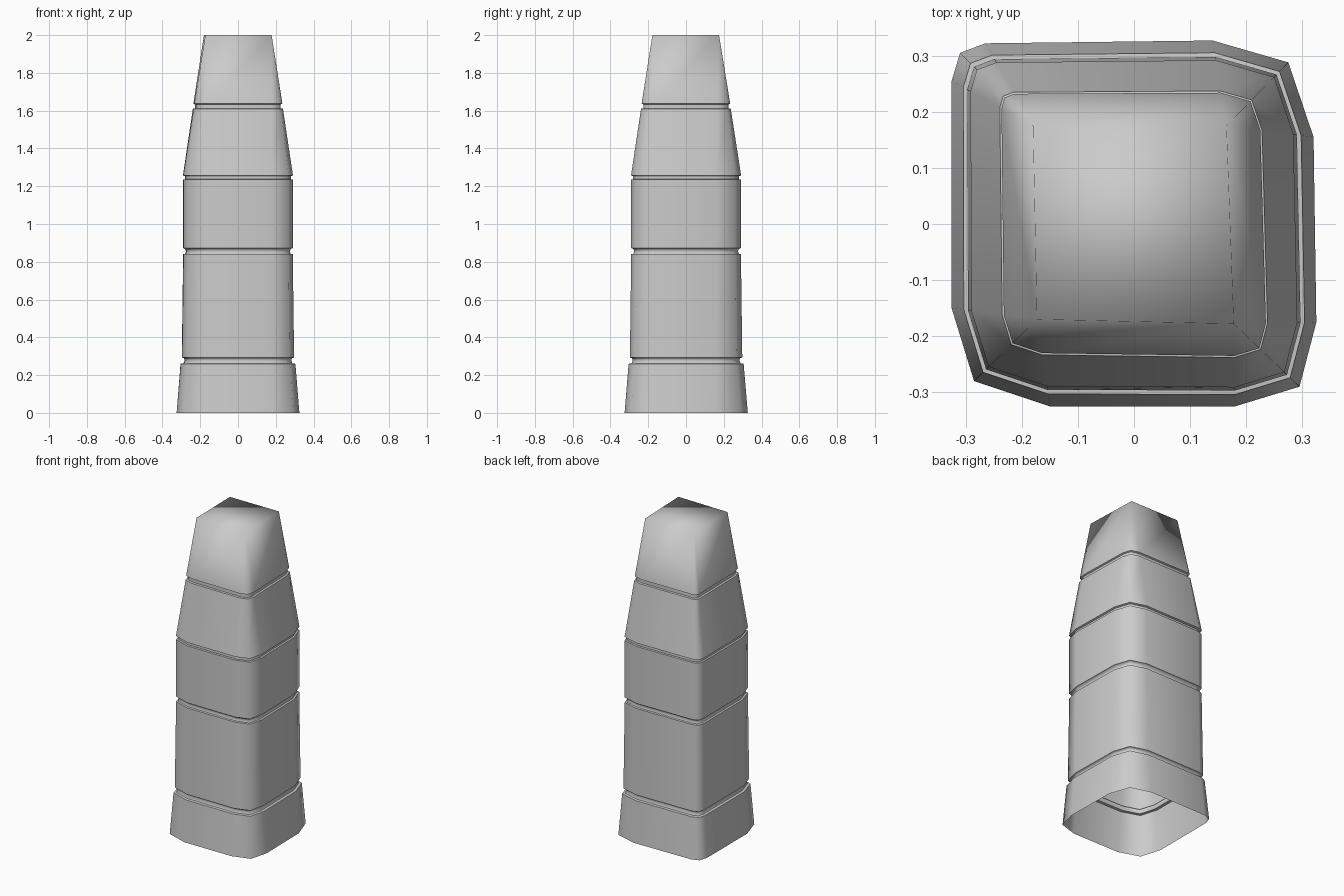
import bpy, bmesh
from mathutils import Vector

if "Cube" in bpy.data.objects:
    bpy.data.objects.remove(bpy.data.objects["Cube"])

# Rounded-square section at the foot, and the corner each point runs to at the top
BASE = [(-0.265, 0.322), (-0.31, 0.305), (-0.325, 0.255),
        (-0.325, -0.15), (-0.285, -0.28), (-0.15, -0.325),
        (0.18, -0.325), (0.295, -0.29), (0.325, -0.175),
        (0.32, 0.155), (0.275, 0.288), (0.14, 0.327)]
TOP = [(-0.18, 0.175), (-0.173, -0.17), (0.178, -0.178), (0.165, 0.175)]
R_BASE, R_TOP = 0.325, 0.178

# Stacked blocks with shallow grooves between them: (half width, height)
PROFILE = [(0.325, 0.0), (0.304, 0.26), (0.288, 0.262), (0.282, 0.278), (0.286, 0.29),
           (0.297, 0.293), (0.290, 0.84), (0.279, 0.842), (0.275, 0.855), (0.279, 0.868),
           (0.290, 0.872), (0.290, 1.235), (0.280, 1.237), (0.280, 1.253),
           (0.291, 1.257), (0.238, 1.61), (0.226, 1.612), (0.226, 1.633),
           (0.235, 1.637), (0.178, 2.0)]


def section(r, z):
    t = (R_BASE - r) / (R_BASE - R_TOP)
    return [Vector((*Vector(p).lerp(Vector(TOP[i // 3]), t), z))
            for i, p in enumerate(BASE)]


# Tower shell, open underneath and capped flat on top
bm = bmesh.new()
rings = [[bm.verts.new(co) for co in section(r, z)] for r, z in PROFILE]
n = len(BASE)
for low, high in zip(rings, rings[1:]):
    for i in range(n):
        j = (i + 1) % n
        bm.faces.new((low[i], low[j], high[j], high[i]))
bm.faces.new(rings[-1])
bmesh.ops.remove_doubles(bm, verts=bm.verts, dist=0.0008)
bmesh.ops.recalc_face_normals(bm, faces=bm.faces)

# Smooth blocks, crisp groove rims
rims = {PROFILE[k][1] for k in (1, 2, 5, 6, 7, 10, 11, 12, 13, 14, 15, 16, 17, 18)}
for f in bm.faces:
    f.smooth = True
for e in bm.edges:
    za, zb = (v.co.z for v in e.verts)
    if abs(za - zb) < 1e-5 and any(abs(za - z) < 1e-4 for z in rims):
        e.smooth = False

mesh = bpy.data.meshes.new("tower_shell")
bm.to_mesh(mesh)
bm.free()
tower = bpy.data.objects.new("tower_shell", mesh)
bpy.context.collection.objects.link(tower)
